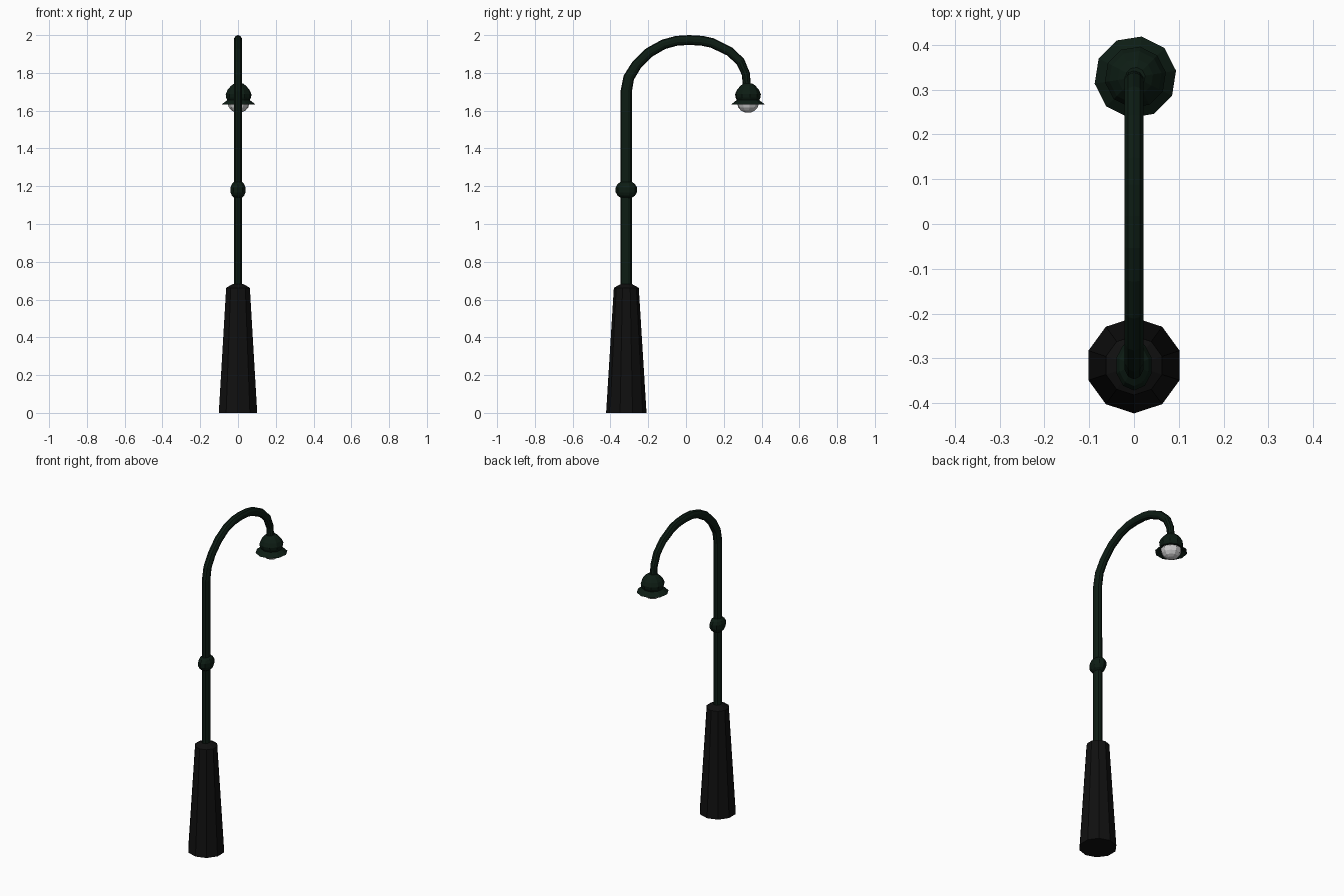
import bpy
import bmesh
from math import cos, sin, tau, radians
from mathutils import Vector

if "Cube" in bpy.data.objects:
    bpy.data.objects.remove(bpy.data.objects["Cube"])

SIDES = 10


def material(name, rgb):
    m = bpy.data.materials.new(name)
    m.diffuse_color = (*rgb, 1)
    m.use_nodes = True
    m.node_tree.nodes["Principled BSDF"].inputs["Base Color"].default_value = m.diffuse_color
    return m


green = material("dark_green", (0.004, 0.012, 0.007))
black = material("black_iron", (0.005, 0.005, 0.005))
white = material("frosted_glass", (0.62, 0.62, 0.62))


def skin(name, rings, mat):
    """Join rings of points with flat quads and cap both ends."""
    bm = bmesh.new()
    loops = [[bm.verts.new(p) for p in ring] for ring in rings]
    for a, b in zip(loops, loops[1:]):
        for i in range(SIDES):
            j = (i + 1) % SIDES
            bm.faces.new((a[i], a[j], b[j], b[i]))
    bm.faces.new(loops[0][::-1])
    bm.faces.new(loops[-1])
    bmesh.ops.recalc_face_normals(bm, faces=bm.faces)
    mesh = bpy.data.meshes.new(name)
    bm.to_mesh(mesh)
    bm.free()
    mesh.materials.append(mat)
    obj = bpy.data.objects.new(name, mesh)
    bpy.context.collection.objects.link(obj)
    return obj


def lathe(name, profile, centre, mat, squash=1.0, turn=90):
    """Turn a (radius, z) profile about a vertical axis."""
    angles = [radians(turn) + tau * i / SIDES for i in range(SIDES)]
    rings = [[(centre[0] + squash * r * cos(a), centre[1] + r * sin(a), z)
              for a in angles] for r, z in profile]
    return skin(name, rings, mat)


POLE = (0, -0.316)
LAMP = (0.003, 0.328)

# Tapered base with a shallow sloping cap
lathe("base", [(0.107, 0), (0.066, 0.662), (0.03, 0.682)], POLE, black)

# Pole and arched arm: oval section swept along (y, z, half depth)
path = [(-0.317, 0.64, 0.030), (-0.317, 1.70, 0.030), (-0.303, 1.775, 0.029),
        (-0.261, 1.843, 0.028), (-0.195, 1.908, 0.027), (-0.119, 1.951, 0.026),
        (-0.05, 1.970, 0.026), (0.018, 1.974, 0.026), (0.085, 1.970, 0.026),
        (0.14, 1.958, 0.026), (0.23, 1.914, 0.025), (0.288, 1.860, 0.024),
        (0.317, 1.794, 0.022), (0.323, 1.72, 0.021)]
points = [Vector((0, y, z)) for y, z, d in path]
rings = []
for i, (p, (y, z, d)) in enumerate(zip(points, path)):
    before = (p - points[i - 1]).normalized() if i > 0 else Vector()
    after = (points[i + 1] - p).normalized() if i < len(points) - 1 else Vector()
    along = (before + after).normalized()
    side = Vector((1, 0, 0))
    out = along.cross(side)
    rings.append([p + side * 0.022 * cos(tau * k / SIDES + tau / 4)
                  + out * d * sin(tau * k / SIDES + tau / 4) for k in range(SIDES)])
skin("pole_and_arm", rings, green)

# Oval collar half way up the pole
lathe("collar", [(0.028, 1.138), (0.046, 1.150), (0.056, 1.168), (0.056, 1.194),
                 (0.046, 1.212), (0.028, 1.224)], POLE, green, squash=0.74)

# Lamp hood: domed cap, narrow neck, flared brim, hollow underside
lathe("lamp_hood", [(0.022, 1.745), (0.040, 1.732), (0.059, 1.710), (0.069, 1.687),
                    (0.067, 1.670), (0.060, 1.656), (0.092, 1.632),
                    (0.058, 1.648)], LAMP, green, turn=81)

# Round glass bulb showing under the brim
lathe("bulb", [(0.058, 1.650), (0.058, 1.637), (0.052, 1.618), (0.038, 1.601),
               (0.020, 1.592), (0.004, 1.589)], LAMP, white, turn=81)
